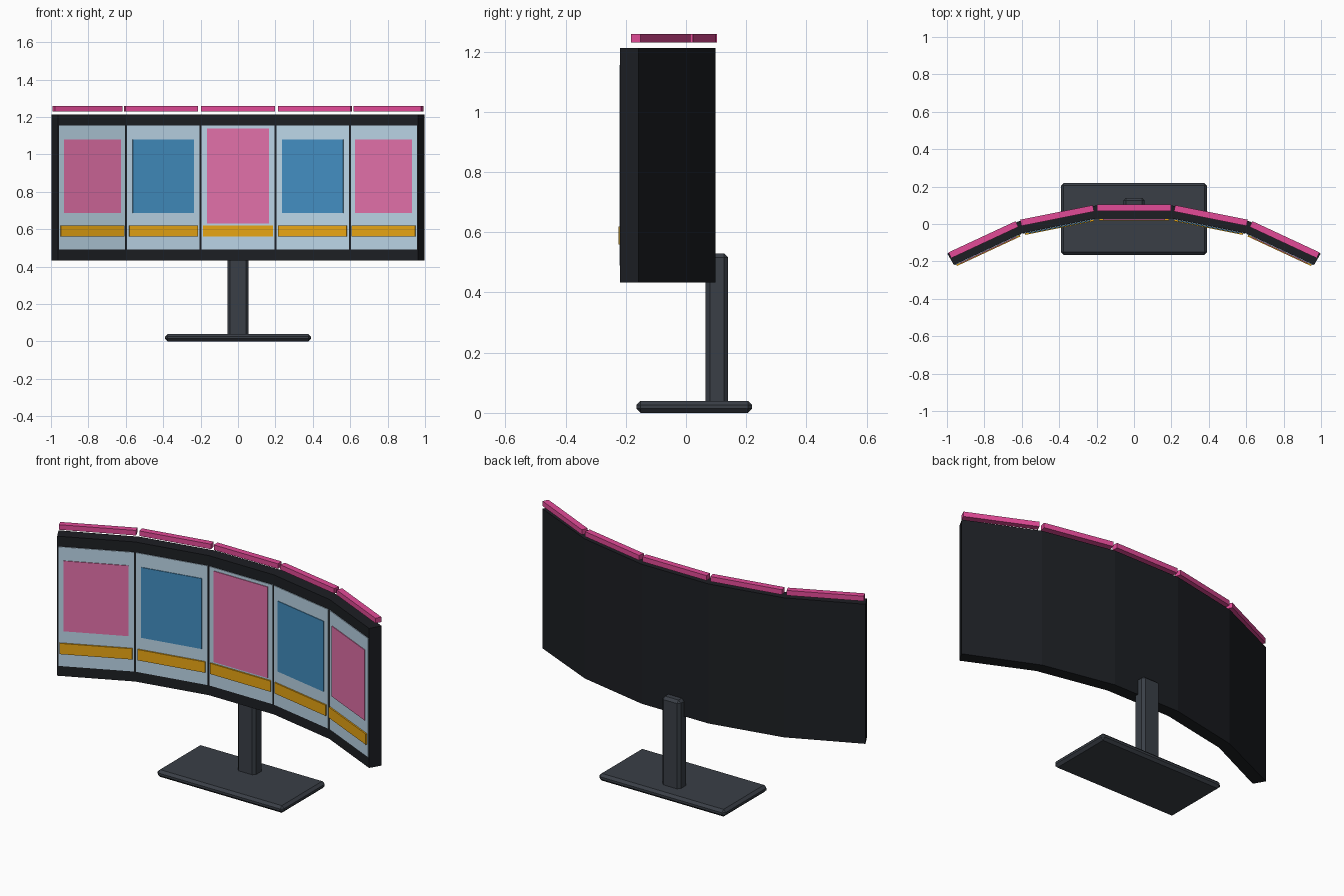
import bpy, bmesh
from mathutils import Vector

if "Cube" in bpy.data.objects:
    bpy.data.objects.remove(bpy.data.objects["Cube"])


def material(name, rgb):
    m = bpy.data.materials.new(name)
    m.diffuse_color = [(c / 255) ** 2.2 for c in rgb] + [1]
    m.use_nodes = True
    m.node_tree.nodes["Principled BSDF"].inputs["Base Color"].default_value = m.diffuse_color
    return m


SHELL = material("shell_black", (34, 36, 40))
STAND = material("stand_grey", (60, 65, 72))
GLASS = material("pale_blue", (186, 212, 230))
PINK = material("pink", (226, 112, 168))
HOT = material("strip_pink", (226, 76, 150))
BLUE = material("blue", (68, 140, 190))
AMBER = material("amber", (232, 164, 26))


def prism(name, outline, z0, z1, mat, chamfer=0):
    """Extrude an xy outline from z0 to z1."""
    bm = bmesh.new()
    face = bm.faces.new([bm.verts.new((x, y, z0)) for x, y in outline])
    new = bmesh.ops.extrude_face_region(bm, geom=[face])["geom"]
    top = [v for v in new if isinstance(v, bmesh.types.BMVert)]
    bmesh.ops.translate(bm, verts=top, vec=(0, 0, z1 - z0))
    bmesh.ops.recalc_face_normals(bm, faces=bm.faces)
    if chamfer:
        bmesh.ops.bevel(bm, geom=bm.edges[:], offset=chamfer, segments=1,
                        profile=0.5, affect='EDGES')
    me = bpy.data.meshes.new(name)
    bm.to_mesh(me)
    bm.free()
    me.materials.append(mat)
    ob = bpy.data.objects.new(name, me)
    bpy.context.collection.objects.link(ob)


def rect(x, y0, y1):
    return [(-x, y0), (x, y0), (x, y1), (-x, y1)]


def mirrored(half):
    return [(-x, y) for x, y in reversed(half)] + half


# Stand
prism("base", rect(0.39, -0.165, 0.22), 0, 0.04, STAND, 0.014)
prism("post", rect(0.056, 0.065, 0.14), 0.025, 0.53, STAND, 0.014)

# Faceted curved shell
front = mirrored([(0.2, 0.03), (0.6, -0.05), (0.963, -0.219)])
back = mirrored([(0.207, 0.098), (0.615, 0.015), (0.998, -0.158)])
prism("curved_shell", front + back[::-1], 0.433, 1.212, SHELL)

# Parts repeated on each of the five facets
for i, (a, b) in enumerate(zip(front, front[1:])):
    a, b = Vector(a), Vector(b)
    mid, along = (a + b) / 2, (b - a).normalized()
    out = Vector((along.y, -along.x))

    def plate(name, half, d0, d1, z0, z1, mat):
        corners = [(-half, d0), (half, d0), (half, d1), (-half, d1)]
        prism(f"{name}_{i + 1}", [mid + along * u + out * d for u, d in corners],
              z0, z1, mat)

    w = (b - a).length / 2
    plate("screen", w - 0.006, -0.01, 0.004, 0.49, 1.155, GLASS)
    z0, z1 = (0.63, 1.138) if i == 2 else (0.687, 1.08)
    plate("window", 0.167, -0.005, 0.008, z0, z1, BLUE if i % 2 else PINK)
    plate("bar", 0.187, -0.005, 0.012, 0.56, 0.62, AMBER)
    plate("top_strip", 0.198, -0.073, -0.039, 1.23, 1.258, HOT)
